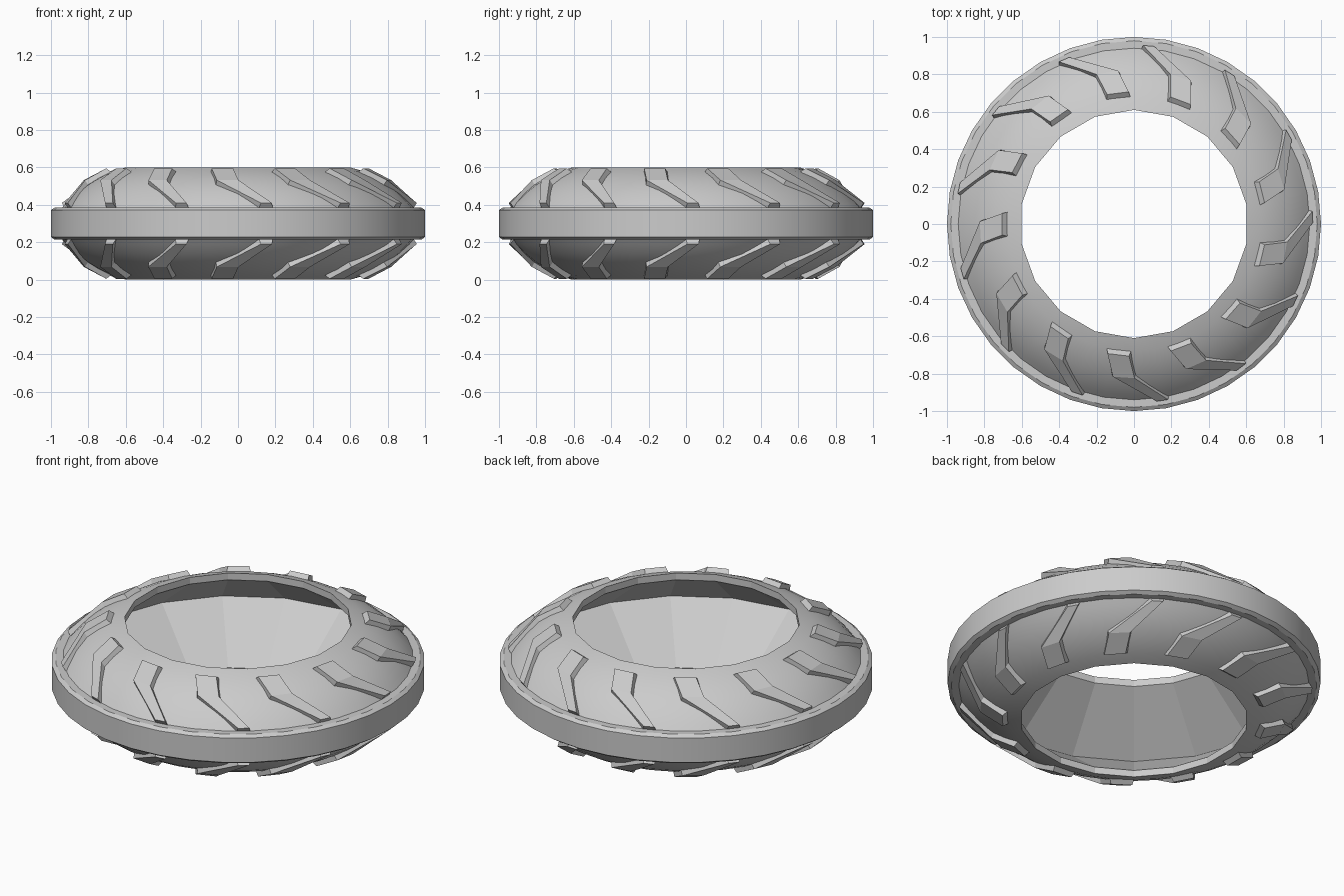
import bpy, bmesh
from math import sin, cos, radians, hypot

if "Cube" in bpy.data.objects:
    bpy.data.objects.remove(bpy.data.objects["Cube"])

SEG = 36          # sides of the outer casing
MID = 0.3         # mirror height
LUGS = 13

# sidewall curve from opening to tread band (r, z)
SIDE = [(0.61, 0.6), (0.68, 0.577), (0.75, 0.544), (0.81, 0.508),
        (0.87, 0.461), (0.915, 0.415), (0.94, 0.386)]
BAND = [(0.98, 0.386), (1.0, 0.372)]


def flip(pts):
    return [(r, 2 * MID - z) for r, z in reversed(pts)]


def finish(name, bm):
    bmesh.ops.recalc_face_normals(bm, faces=bm.faces[:])
    me = bpy.data.meshes.new(name)
    bm.to_mesh(me)
    bm.free()
    ob = bpy.data.objects.new(name, me)
    bpy.context.collection.objects.link(ob)
    return ob


# tyre casing: revolved hollow section, inside flattened to 18 sides
outer = SIDE + BAND
profile = [(r, z, False) for r, z in outer + flip(outer)]
profile += [(0.61, 0.04, True), (0.965, MID, True), (0.61, 0.56, True)]
bm = bmesh.new()
rings = []
for i in range(SEG):
    a = radians(90 + 360 * i / SEG)
    ring = []
    for r, z, inner in profile:
        if (inner or r == 0.61) and i % 2:
            r *= cos(radians(360 / SEG))
        ring.append(bm.verts.new((r * cos(a), r * sin(a), z)))
    rings.append(ring)
n = len(profile)
first_inner = n - 4
for i in range(SEG):
    p, q = rings[i], rings[(i + 1) % SEG]
    for j in range(n):
        k = (j + 1) % n
        f = bm.faces.new((p[j], q[j], q[k], p[k]))
        f.material_index = 1 if j >= first_inner else 0
casing = finish("tyre_casing", bm)
inner_faces = [p.index for p in casing.data.polygons if p.material_index == 1]
bpy.context.view_layer.objects.active = casing
casing.select_set(True)
bpy.ops.object.shade_smooth_by_angle(angle=radians(15))
for i in inner_faces:
    casing.data.polygons[i].use_smooth = False
    casing.data.polygons[i].material_index = 0


# tread lugs: bent bars lying on the sidewall
def on_side(r, h):
    """Point (r, z) at height h above the sidewall curve."""
    for (r0, z0), (r1, z1) in zip(SIDE, SIDE[1:]):
        if r <= r1 or (r1, z1) == SIDE[-1]:
            t = (r - r0) / (r1 - r0)
            d = hypot(r1 - r0, z1 - z0)
            return (r + h * (z0 - z1) / d, z0 + t * (z1 - z0) + h * (r1 - r0) / d)


# stations along a lug: radius at foot, radius at top, turn in degrees, half width
STATIONS = [(0.665, 0.695, 0, 0.07), (0.81, 0.81, 3, 0.07), (0.945, 0.935, 16, 0.042)]


def add_lug(bm, angle, lower):
    rows = []
    for foot, top, turn, half in STATIONS:
        row = []
        for rad, h, w, s in ((foot, -0.025, half, -1), (top, 0.028, half - 0.012, -1),
                             (top, 0.028, half - 0.012, 1), (foot, -0.025, half, 1)):
            r, z = on_side(rad, h)
            a = radians(angle + turn) + s * w / r
            row.append(bm.verts.new((r * cos(a), r * sin(a), 2 * MID - z if lower else z)))
        rows.append(row)
    for p, q in zip(rows, rows[1:]):
        for j in range(4):
            k = (j + 1) % 4
            bm.faces.new((p[j], q[j], q[k], p[k]))
    bm.faces.new(rows[0])
    bm.faces.new(rows[-1])


for name, lower in (("upper_tread_lugs", False), ("lower_tread_lugs", True)):
    bm = bmesh.new()
    for i in range(LUGS):
        add_lug(bm, 97 + 360 * i / LUGS, lower)
    finish(name, bm)
